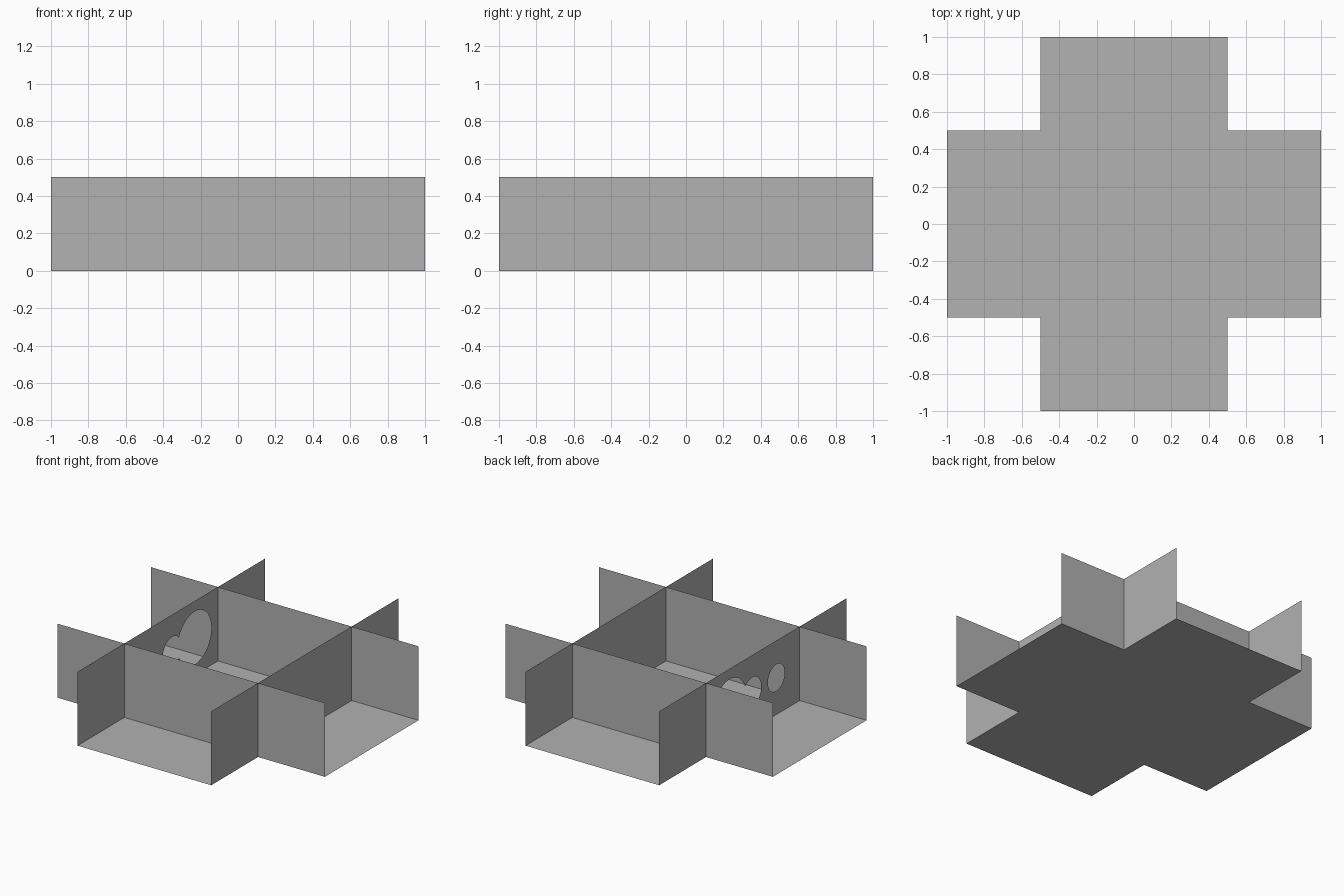
import bpy, bmesh
from math import pi, acos, cos, sin

cube = bpy.data.objects.get("Cube")
if cube:
    bpy.data.objects.remove(cube, do_unlink=True)

# Single grey material
grey = bpy.data.materials.new("plain_grey")
grey.use_nodes = True
tone = (0.445, 0.445, 0.445, 1)
grey.diffuse_color = tone
grey.node_tree.nodes["Principled BSDF"].inputs["Base Color"].default_value = tone

REACH, HALF, HEIGHT = 1.0, 0.5, 0.5
MID = HEIGHT / 2


def finish(name, bm):
    mesh = bpy.data.meshes.new(name)
    bm.to_mesh(mesh)
    bm.free()
    mesh.materials.append(grey)
    obj = bpy.data.objects.new(name, mesh)
    bpy.context.collection.objects.link(obj)
    return obj


def arc(y, radius, start, end, steps=32):
    """Points along an arc centred at mid height, without the end point."""
    return [(y + radius * cos(start + (end - start) * i / steps),
             MID + radius * sin(start + (end - start) * i / steps))
            for i in range(steps)]


def panel(name, place, holes=()):
    """Thin upright sheet with cut-out loops; place maps (along, z) to 3D."""
    bm = bmesh.new()
    border = [(-REACH, 0), (REACH, 0), (REACH, HEIGHT), (-REACH, HEIGHT)]
    edges = []
    for loop in [border, *holes]:
        verts = [bm.verts.new(place(a, z)) for a, z in loop]
        edges += [bm.edges.new((v, verts[i - 1])) for i, v in enumerate(verts)]
    if holes:
        bmesh.ops.triangle_fill(bm, edges=edges, use_beauty=True,
                                use_dissolve=False, normal=(1, 0, 0))
    else:
        bm.faces.new(bm.verts)
    return finish(name, bm)


# Cross-shaped floor: a square grid without its corners
bm = bmesh.new()
bmesh.ops.create_grid(bm, x_segments=4, y_segments=4, size=REACH)
corners = [f for f in bm.faces
           if min(abs(f.calc_center_median().x), abs(f.calc_center_median().y)) > HALF]
bmesh.ops.delete(bm, geom=corners, context='FACES')
bmesh.ops.dissolve_limit(bm, angle_limit=0.01, verts=bm.verts, edges=bm.edges)
finish("floor", bm)

# Cut-outs: one round hole, and a large hole merged with a smaller one
small_y, small_r, big_y, big_r = 0.01, 0.10, 0.25, 0.18
gap = big_y - small_y
near = (gap ** 2 + small_r ** 2 - big_r ** 2) / (2 * gap)
alpha = acos(near / small_r)
beta = pi - acos((gap - near) / big_r)
merged_hole = arc(big_y, big_r, -beta, beta) + arc(small_y, small_r, alpha, 2 * pi - alpha)
round_hole = arc(-0.25, 0.09, 0, 2 * pi)

# Crossing walls
panel("front_wall", lambda a, z: (a, -HALF, z))
panel("back_wall", lambda a, z: (a, HALF, z))
panel("left_wall", lambda a, z: (HALF, a, z))
panel("right_wall_with_holes", lambda a, z: (-HALF, a, z), [round_hole, merged_hole])
